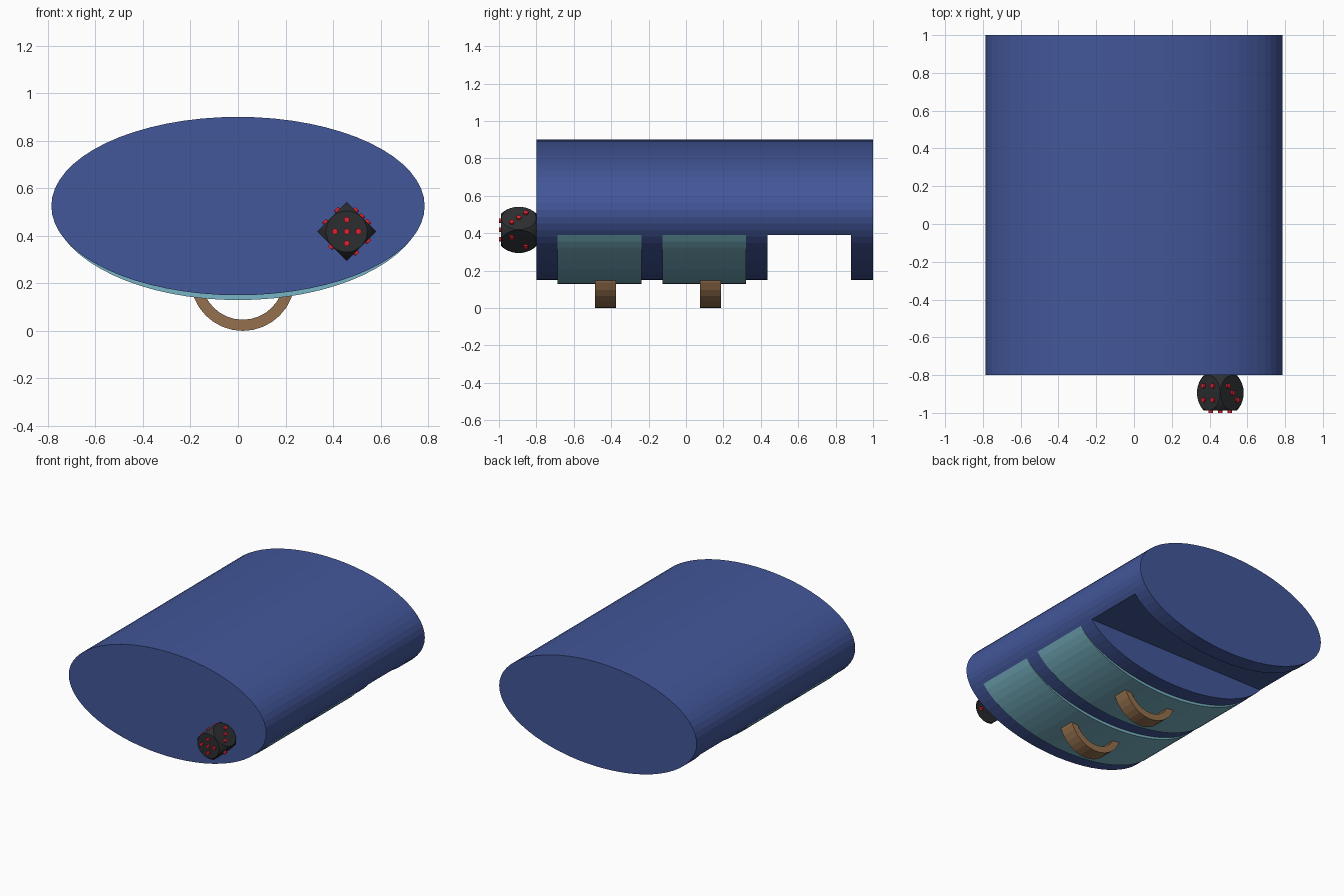
import bpy, bmesh, math
from mathutils import Matrix, Vector

if "Cube" in bpy.data.objects:
    bpy.data.objects.remove(bpy.data.objects["Cube"])

RX, RZ, CZ = 0.785, 0.375, 0.525      # oval cross-section
CUT_Z = 0.39                          # ceiling of the drawer slots
SLOT_W = 0.447
SLOTS = [-0.686, -0.126, 0.435]       # start of each slot along y


def material(name, rgb):
    m = bpy.data.materials.new(name)
    m.diffuse_color = (*rgb, 1)
    m.use_nodes = True
    m.node_tree.nodes["Principled BSDF"].inputs["Base Color"].default_value = m.diffuse_color
    return m


BLUE = material("blue", (0.055, 0.095, 0.32))
TEAL = material("teal", (0.19, 0.46, 0.56))
BROWN = material("brown", (0.30, 0.165, 0.075))
BLACK = material("black", (0.025, 0.027, 0.03))
RED = material("red", (0.75, 0.015, 0.03))


def add(name, bm, mat):
    bmesh.ops.recalc_face_normals(bm, faces=bm.faces)
    me = bpy.data.meshes.new(name)
    bm.to_mesh(me)
    bm.free()
    ob = bpy.data.objects.new(name, me)
    bpy.context.collection.objects.link(ob)
    if mat:
        me.materials.append(mat)
    return ob


def prism(name, profile, y0, y1, mat=None):
    """Extrude an (x, z) outline along y."""
    bm = bmesh.new()
    face = bm.faces.new([bm.verts.new((x, y0, z)) for x, z in profile])
    ext = bmesh.ops.extrude_face_region(bm, geom=[face], use_keep_orig=True)
    moved = [v for v in ext["geom"] if isinstance(v, bmesh.types.BMVert)]
    bmesh.ops.translate(bm, verts=moved, vec=(0, y1 - y0, 0))
    return add(name, bm, mat)


def arc(cx, cz, rx, rz, a0, a1, n):
    return [(cx + rx * math.cos(a0 + (a1 - a0) * i / n),
             cz + rz * math.sin(a0 + (a1 - a0) * i / n)) for i in range(n + 1)]


# Oval cabinet body with three slots cut into its underside
body = prism("cabinet_body", arc(0, CZ, RX, RZ, 0, 2 * math.pi, 64)[:-1], -0.8, 1.0, BLUE)
for y in SLOTS:
    box = [(-1, -0.5), (1, -0.5), (1, CUT_Z), (-1, CUT_Z)]
    cutter = prism("slot_cutter", box, y, y + SLOT_W)
    cutter.hide_render = True
    mod = body.modifiers.new("slot", 'BOOLEAN')
    mod.operation, mod.solver, mod.object = 'DIFFERENCE', 'EXACT', cutter
    bpy.context.view_layer.objects.active = body
    bpy.ops.object.modifier_apply(modifier=mod.name)
    bpy.data.objects.remove(cutter)

# Two drawers, slightly proud of the body, each with a half-ring handle
t = math.asin((CZ - CUT_Z) / RZ)
drawer = [(x, CUT_Z + (z - CUT_Z) * 1.085)
          for x, z in arc(0, CZ, RX, RZ, math.pi + t, 2 * math.pi - t, 26)]
ring = (arc(0.02, 0.22, 0.22, 0.22, math.pi, 2 * math.pi, 16)
        + arc(0.02, 0.22, 0.173, 0.173, 2 * math.pi, math.pi, 16))
for i, y in enumerate(SLOTS[:2], 1):
    prism(f"drawer_{i}", drawer, y, y + SLOT_W, TEAL)
    prism(f"drawer_handle_{i}", ring, y + 0.2, y + 0.312, BROWN)

# Die knob: a sphere trimmed by the six planes of a cube
AXES = [Vector(a) for a in ((1, 0, 0), (-1, 0, 0), (0, 1, 0), (0, -1, 0), (0, 0, 1), (0, 0, -1))]
PLACE = (Matrix.Translation((0.457, -0.894, 0.418))
         @ Matrix.Rotation(math.radians(-45), 4, 'Y')
         @ Matrix.Diagonal((0.088, 0.094, 0.088, 1)))
bm = bmesh.new()
bmesh.ops.create_uvsphere(bm, u_segments=48, v_segments=32, radius=1.405)
for a in AXES:
    cut = bmesh.ops.bisect_plane(bm, geom=bm.verts[:] + bm.edges[:] + bm.faces[:],
                                 plane_co=a, plane_no=a, clear_outer=True)
    rim = [e for e in cut["geom_cut"] if isinstance(e, bmesh.types.BMEdge)]
    bmesh.ops.edgeloop_fill(bm, edges=rim)
bm.transform(PLACE)
die = add("die_knob", bm, BLACK)
bpy.context.view_layer.objects.active = die
die.select_set(True)
bpy.ops.object.shade_smooth_by_angle(angle=math.radians(25))

# Raised round pips on the visible die faces
D = 0.4
PIPS = {1: [(0, 0)], 2: [(-D, -D), (D, D)], 3: [(-D, -D), (0, 0), (D, D)],
        4: [(-D, -D), (D, D), (-D, D), (D, -D)],
        5: [(-D, -D), (D, D), (-D, D), (D, -D), (0, 0)]}
bm = bmesh.new()
for a, count in zip(AXES, (3, 1, 0, 5, 4, 2)):
    turn = a.to_track_quat('Z', 'Y').to_matrix().to_4x4()
    for u, v in PIPS.get(count, []):
        bmesh.ops.create_cone(bm, cap_ends=True, segments=12, radius1=0.14, radius2=0.14,
                              depth=0.2, matrix=turn @ Matrix.Translation((u, v, 1.025)))
bm.transform(PLACE)
add("die_pips", bm, RED)
